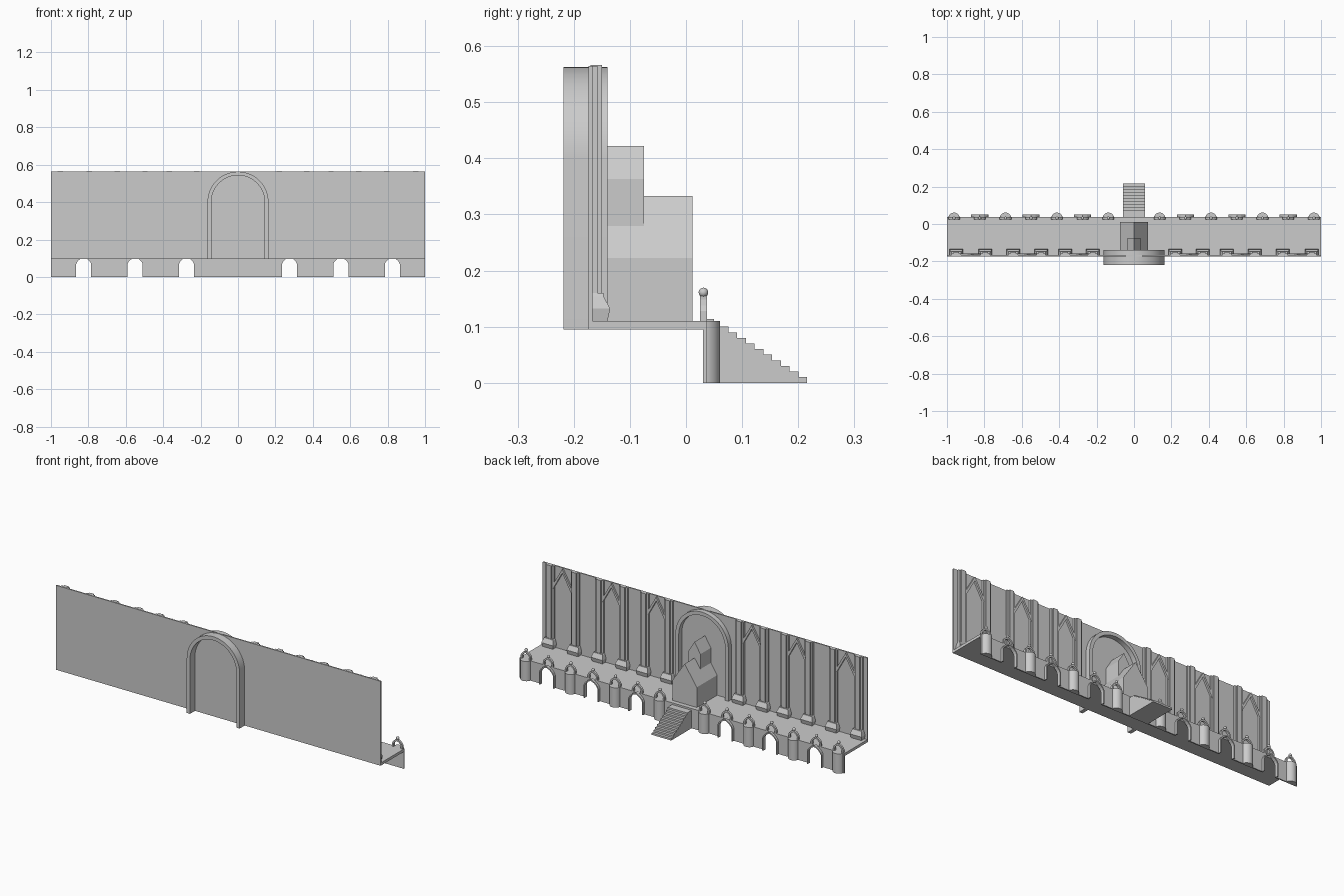
import bpy
import bmesh
import math

old = bpy.data.objects.get("Cube")
if old:
    bpy.data.objects.remove(old)

stone = bpy.data.materials.new("grey stone")
stone.use_nodes = True
GREY = (0.6, 0.6, 0.6, 1)
stone.diffuse_color = GREY
stone.node_tree.nodes["Principled BSDF"].inputs["Base Color"].default_value = GREY


def finish(name, bm, smooth=False):
    bmesh.ops.recalc_face_normals(bm, faces=bm.faces)
    mesh = bpy.data.meshes.new(name)
    bm.to_mesh(mesh)
    bm.free()
    mesh.materials.append(stone)
    ob = bpy.data.objects.new(name, mesh)
    bpy.context.collection.objects.link(ob)
    if smooth:
        bpy.ops.object.select_all(action="DESELECT")
        bpy.context.view_layer.objects.active = ob
        ob.select_set(True)
        bpy.ops.object.shade_smooth_by_angle(angle=math.radians(35))
    return ob


def prism(name, outline, low, high, axis="y", smooth=False):
    """Extrude a closed 2D outline along one axis."""
    place = {"x": lambda p, d: (d, p[0], p[1]),
             "y": lambda p, d: (p[0], d, p[1]),
             "z": lambda p, d: (p[0], p[1], d)}[axis]
    bm = bmesh.new()
    face = bm.faces.new([bm.verts.new(place(p, low)) for p in outline])
    moved = bmesh.ops.extrude_face_region(bm, geom=[face])["geom"]
    shift = place((0, 0), high - low)
    bmesh.ops.translate(bm, vec=shift, verts=[v for v in moved if isinstance(v, bmesh.types.BMVert)])
    return finish(name, bm, smooth)


def box(name, x, y, z):
    return prism(name, [(x[0], z[0]), (x[1], z[0]), (x[1], z[1]), (x[0], z[1])], *y)


def loft(name, layers, back):
    """Stack rectangles (half width, front y, z) that share a back plane."""
    bm = bmesh.new()
    rings = [[bm.verts.new(p) for p in ((-w, back, z), (w, back, z), (w, f, z), (-w, f, z))]
             for w, f, z in layers]
    bm.faces.new(rings[0])
    bm.faces.new(rings[-1])
    for a, b in zip(rings, rings[1:]):
        for i in range(4):
            j = (i + 1) % 4
            bm.faces.new((a[i], a[j], b[j], b[i]))
    return finish(name, bm)


def round_arch(x, r, spring, n=24):
    return [(x - r * math.cos(math.pi * i / n), spring + r * math.sin(math.pi * i / n))
            for i in range(n + 1)]


def pointed(x, half, foot, spring, apex):
    """Pointed arch outline from left foot to right foot."""
    rise = apex - spring
    side = [(half, foot), (half, spring), (half * 0.84, spring + rise * 0.35), (half * 0.5, spring + rise * 0.7)]
    return ([(x - w, z) for w, z in side] + [(x, apex)] + [(x + w, z) for w, z in reversed(side)])


# Tall wall and walkway
box("tall_wall", (-1, 1), (-0.174, -0.167), (0.095, 0.565))
box("walkway", (-1, 1), (-0.174, 0.035), (0.095, 0.11))

# Large arch on both faces of the wall
outer = [(-0.163, 0.095)] + round_arch(0, 0.163, 0.4) + [(0.163, 0.095)]
inner = [(-0.143, 0.095)] + round_arch(0, 0.143, 0.4) + [(0.143, 0.095)]
prism("large_arch", outer + inner[::-1], -0.218, -0.14, smooth=True)

# Pilasters and pointed gables on the inner face
for side in (-1, 1):
    for left, right in ((0.95, 0.795), (0.645, 0.497), (0.368, 0.22)):
        for x in (left * side, right * side):
            box("pilaster_backing", (x - 0.025, x + 0.025), (-0.17, -0.158), (0.11, 0.565))
            box("pilaster_shaft", (x - 0.014, x + 0.014), (-0.17, -0.15), (0.11, 0.566))
            base = loft("pilaster_base", [(0.032, -0.14, 0.11), (0.036, -0.135, 0.132),
                                          (0.029, -0.147, 0.154), (0.025, -0.147, 0.16)], -0.17)
            base.location.x = x
        mid = side * (left + right) / 2
        gable = [(-0.056, 0.44), (0, 0.54), (0.056, 0.44), (0.056, 0.465), (0, 0.562), (-0.056, 0.465)]
        prism("wall_gable", [(mid + x, z) for x, z in gable], -0.17, -0.157)

# Gatehouse with a smaller gabled tower behind
for name, half, eave, ridge, front in (("gatehouse", 0.075, 0.222, 0.333, 0.012),
                                       ("gatehouse_tower", 0.036, 0.363, 0.422, -0.075)):
    prism(name, [(-half, 0.105), (half, 0.105), (half, eave), (0, ridge), (-half, eave)], -0.17, front)

# Arcade wall with pointed openings
OPENINGS = [s * x for s in (-1, 1) for x in (0.825, 0.55, 0.275)]
outline = [(-1, 0)]
for x in sorted(OPENINGS):
    outline += pointed(x, 0.04, 0, 0.07, 0.106)
outline += [(1, 0), (1, 0.11), (-1, 0.11)]
prism("arcade_wall", outline, 0.03, 0.037)
for x in OPENINGS:
    rim = pointed(x, 0.046, 0, 0.072, 0.114) + pointed(x, 0.04, 0, 0.07, 0.106)[::-1]
    prism("opening_frame", rim, 0.03, 0.05)

# Half-round buttresses
BUTTRESSES = [s * x for s in (-1, 1) for x in (0.962, 0.687, 0.412, 0.137)]
for x in BUTTRESSES:
    curve = [(x + 0.031 * math.cos(math.pi * i / 16), 0.03 + 0.031 * math.sin(math.pi * i / 16))
             for i in range(17)]
    prism("buttress", curve, 0, 0.11, "z", True)

# Parapet arches topped by balls
for x in OPENINGS + BUTTRESSES:
    hoop = pointed(x, 0.031, 0.11, 0.128, 0.157) + pointed(x, 0.022, 0.11, 0.126, 0.146)[::-1]
    prism("parapet_arch", hoop, 0.025, 0.037)
    bm = bmesh.new()
    bmesh.ops.create_uvsphere(bm, u_segments=16, v_segments=10, radius=0.0085)
    finish("parapet_ball", bm, True).location = (x, 0.031, 0.161)

# Stairs
steps = [(0.03, 0), (0.216, 0)]
for i in range(10):
    y = 0.216 - i * 0.0156
    steps += [(y, (i + 1) * 0.01), (y - 0.0156, (i + 1) * 0.01)]
steps.append((0.03, 0.1))
prism("stairs", steps, -0.06, 0.06, "x")
